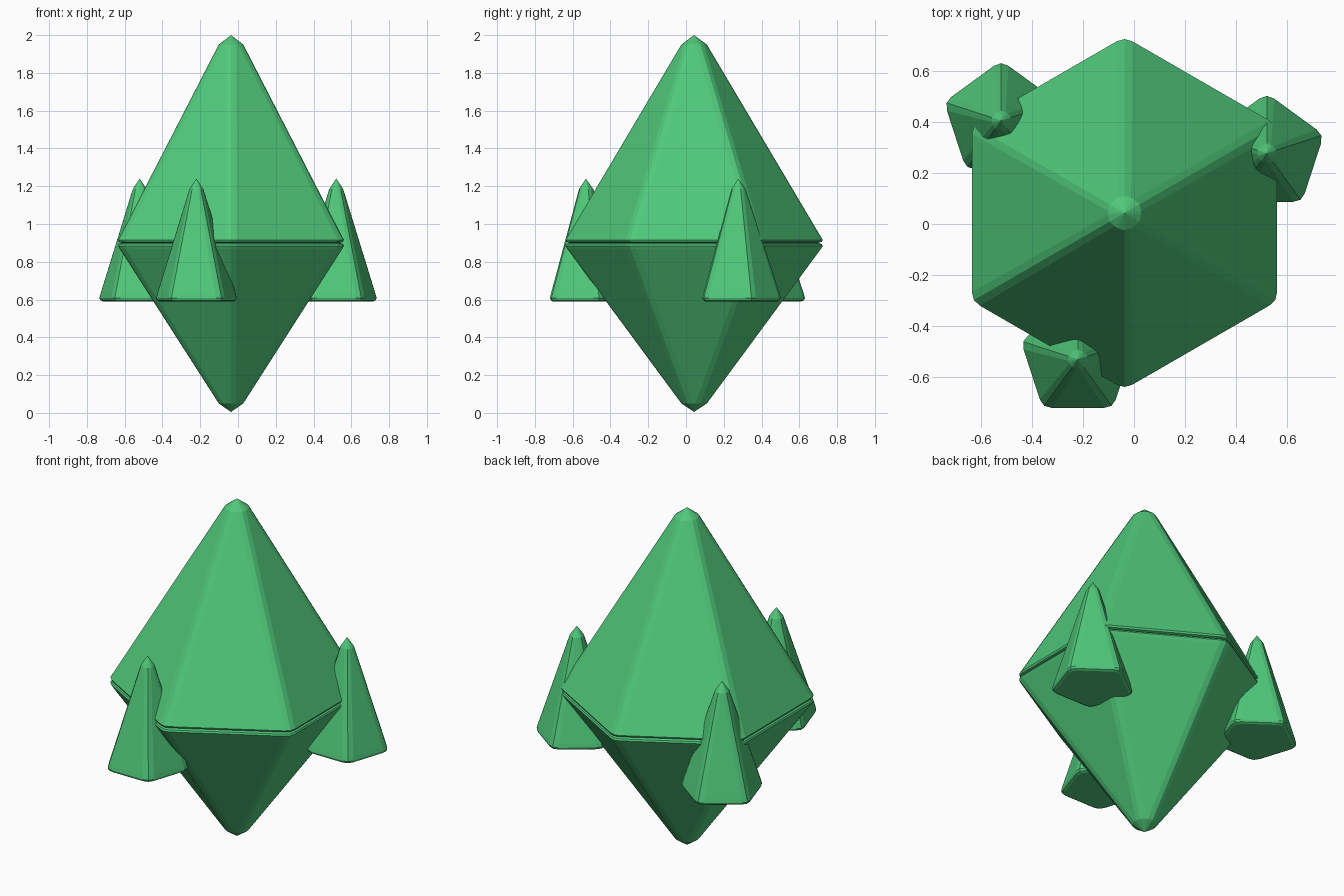
import bpy, bmesh
from math import sin, cos, pi
from mathutils import Vector

cube = bpy.data.objects.get("Cube")
if cube:
    bpy.data.objects.remove(cube, do_unlink=True)

GREEN = (0.08, 0.58, 0.195, 1.0)
mat = bpy.data.materials.new("emerald green")
mat.use_nodes = True
mat.diffuse_color = GREEN
mat.node_tree.nodes["Principled BSDF"].inputs["Base Color"].default_value = GREEN


def rounded_polygon(sides, radius, z, cut):
    """Regular polygon with a corner at +y; each corner is rounded in two steps."""
    corners = [Vector((radius * cos(pi / 2 + 2 * pi * k / sides),
                       radius * sin(pi / 2 + 2 * pi * k / sides), z)) for k in range(sides)]
    d = min(cut, 0.4 * (corners[1] - corners[0]).length)
    points = []
    for k, c in enumerate(corners):
        a = c + (corners[k - 1] - c).normalized() * d
        b = c + (corners[(k + 1) % sides] - c).normalized() * d
        points += [a, (a + b) / 4 + c / 2, b]
    return points


def crystal(name, sides, location, profile, tip, cut):
    """Bevelled pyramid: rings of (radius, z) from a flat base, closed by a point."""
    bm = bmesh.new()
    rings = [[bm.verts.new(p) for p in rounded_polygon(sides, r, z, cut)] for r, z in profile]
    bm.faces.new(rings[0])
    n = len(rings[0])
    for low, high in zip(rings, rings[1:]):
        for i in range(n):
            j = (i + 1) % n
            bm.faces.new((low[i], low[j], high[j], high[i]))
    point = bm.verts.new((0, 0, tip))
    for i in range(n):
        bm.faces.new((rings[-1][i], rings[-1][(i + 1) % n], point))
    bmesh.ops.recalc_face_normals(bm, faces=bm.faces)
    mesh = bpy.data.meshes.new(name)
    bm.to_mesh(mesh)
    bm.free()
    mesh.materials.append(mat)
    obj = bpy.data.objects.new(name, mesh)
    obj.location = location
    bpy.context.collection.objects.link(obj)


# Large crystal: two hexagonal pyramids meeting base to base at a groove
centre = (-0.037, 0.043, 0)
crystal("upper_crystal", 6, centre,
        [(0.665, 0.9), (0.685, 0.906), (0.69, 0.916), (0.68, 0.932), (0.075, 1.95)], 2.0, 0.035)
crystal("lower_crystal", 6, centre,
        [(0.665, 0.9), (0.685, 0.894), (0.69, 0.884), (0.68, 0.868), (0.075, 0.05)], 0.005, 0.035)

# Small five-sided crystals around it
for name, x, y in (("front_shard", -0.22, -0.53),
                   ("back_right_shard", -0.52, 0.405),
                   ("back_left_shard", 0.52, 0.277)):
    crystal(name, 5, (x, y, 0),
            [(0.215, 0.59), (0.229, 0.596), (0.235, 0.608), (0.229, 0.63), (0.045, 1.185)], 1.24, 0.035)
